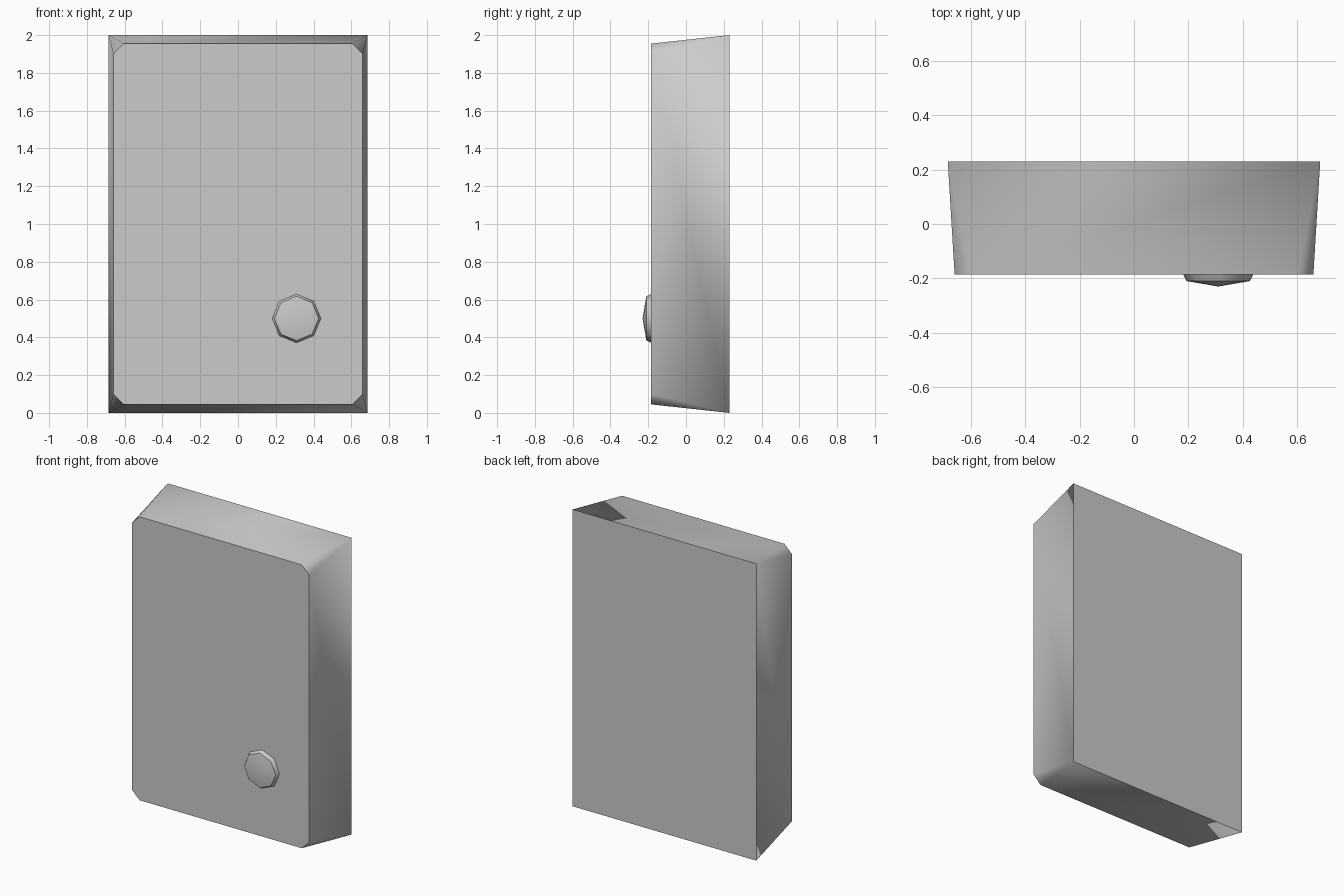
import bpy, bmesh
from math import cos, sin, pi, radians

cube = bpy.data.objects.get("Cube")
if cube:
    bpy.data.objects.remove(cube)

grey = bpy.data.materials.new("plain grey")
grey.use_nodes = True
colour = (0.6, 0.6, 0.6, 1)
grey.diffuse_color = colour
grey.node_tree.nodes["Principled BSDF"].inputs["Base Color"].default_value = colour


def finish(name, bm):
    """Turn the bmesh into a smooth object with sharp rims."""
    bmesh.ops.recalc_face_normals(bm, faces=bm.faces)
    mesh = bpy.data.meshes.new(name)
    bm.to_mesh(mesh)
    bm.free()
    mesh.materials.append(grey)
    obj = bpy.data.objects.new(name, mesh)
    bpy.context.collection.objects.link(obj)
    bpy.ops.object.select_all(action="DESELECT")
    obj.select_set(True)
    bpy.context.view_layer.objects.active = obj
    bpy.ops.object.shade_smooth_by_angle(angle=radians(50))


# Door panel: square back, smaller front with clipped corners
bm = bmesh.new()
back, front = [], []
for sx, sz in ((1, 1), (-1, 1), (-1, -1), (1, -1)):
    back.append(bm.verts.new((sx * 0.685, 0.23, 1 + sz)))
    side = bm.verts.new((sx * 0.66, -0.185, 1 + sz * 0.9))
    end = bm.verts.new((sx * 0.605, -0.185, 1 + sz * 0.955))
    front.append((side, end) if sx == sz else (end, side))
bm.faces.new(back)
bm.faces.new([v for pair in front for v in pair])
for i in range(4):
    j = (i + 1) % 4
    bm.faces.new((back[i], *front[i]))
    bm.faces.new((back[i], front[i][1], front[j][0], back[j]))
finish("door_panel", bm)

# Knob: eight-sided tapered disc with a shallow pointed face
bm = bmesh.new()
rings = [[bm.verts.new((0.31 + r * cos(k * pi / 4), y, 0.5 + r * sin(k * pi / 4)))
          for k in range(8)] for r, y in ((0.129, -0.185), (0.117, -0.21))]
tip = bm.verts.new((0.31, -0.23, 0.5))
bm.faces.new(rings[0])
for k in range(8):
    n = (k + 1) % 8
    bm.faces.new((rings[0][k], rings[0][n], rings[1][n], rings[1][k]))
    bm.faces.new((rings[1][k], rings[1][n], tip))
finish("knob", bm)
